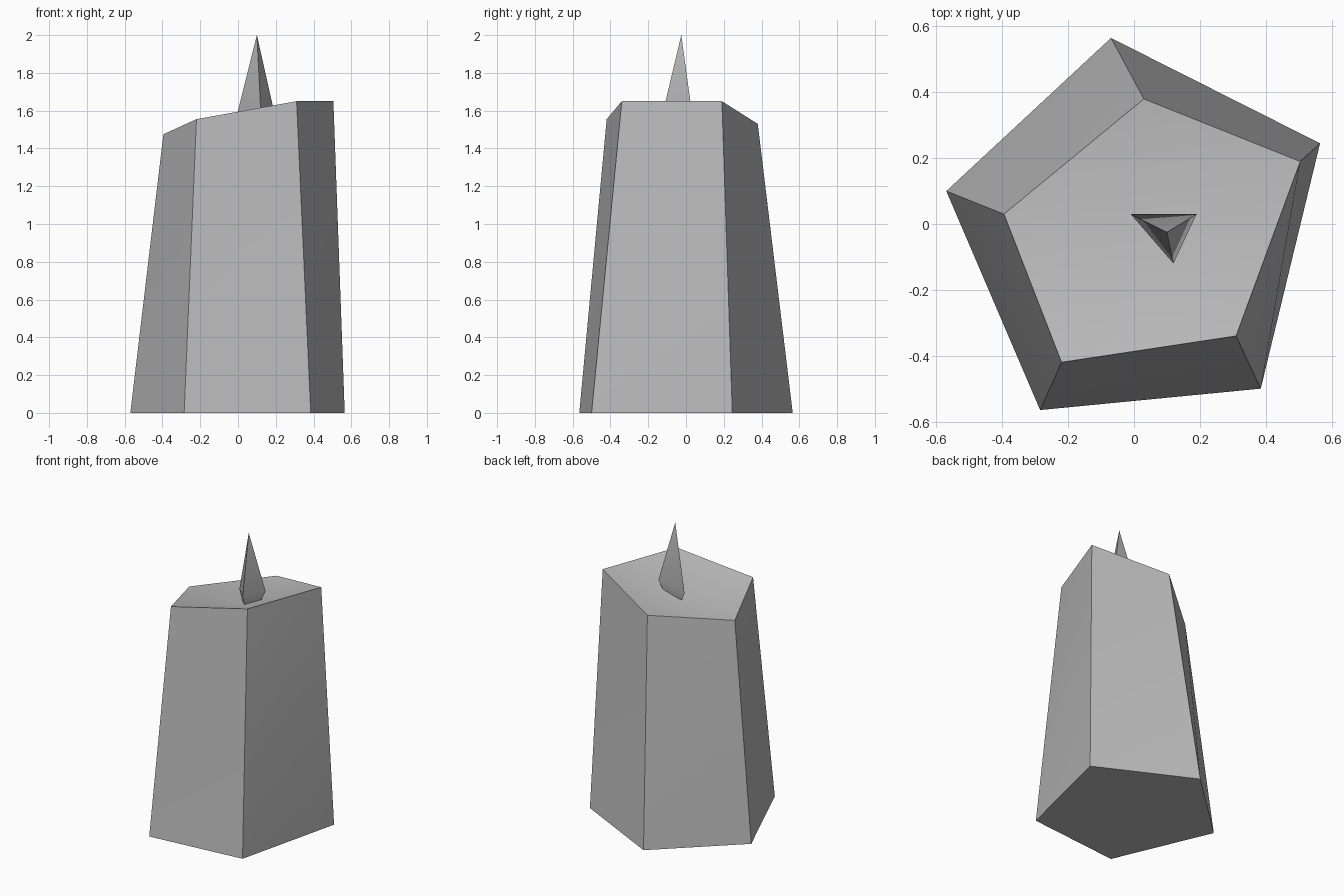
import bpy, bmesh, math
from mathutils import Vector

cube = bpy.data.objects.get("Cube")
if cube:
    bpy.data.objects.remove(cube, do_unlink=True)

grey = bpy.data.materials.new("plain_grey")
grey.use_nodes = True
grey.diffuse_color = (0.5, 0.5, 0.5, 1)
grey.node_tree.nodes["Principled BSDF"].inputs["Base Color"].default_value = (0.5, 0.5, 0.5, 1)


def add_object(name, bm):
    """Turn a bmesh into a grey object with sharp corners kept."""
    bmesh.ops.recalc_face_normals(bm, faces=bm.faces)
    mesh = bpy.data.meshes.new(name)
    bm.to_mesh(mesh)
    bm.free()
    mesh.materials.append(grey)
    obj = bpy.data.objects.new(name, mesh)
    bpy.context.collection.objects.link(obj)
    bpy.ops.object.select_all(action='DESELECT')
    obj.select_set(True)
    bpy.context.view_layer.objects.active = obj
    bpy.ops.object.shade_smooth_by_angle(angle=math.radians(30))
    return obj


def ring(bm, points):
    return [bm.verts.new(p) for p in points]


def bridge(bm, low, high):
    """Side walls between two rings, each split along its diagonal."""
    n = len(low)
    for i in range(n):
        j = (i + 1) % n
        bm.faces.new((low[i], low[j], high[j]))
        bm.faces.new((low[i], high[j], high[i]))


def fan(bm, loop, tip):
    for i, v in enumerate(loop):
        bm.faces.new((v, loop[(i + 1) % len(loop)], tip))


# Candle body: tapered, leaning five-sided column with a sloping dished top
base_points = [(-0.57, 0.10, 0), (-0.285, -0.565, 0), (0.385, -0.5, 0),
               (0.565, 0.245, 0), (-0.07, 0.565, 0)]
rim_points = [(-0.395, 0.03, 1.475), (-0.22, -0.42, 1.555), (0.31, -0.34, 1.65),
              (0.505, 0.19, 1.65), (0.03, 0.38, 1.53)]
bm = bmesh.new()
base, rim = ring(bm, base_points), ring(bm, rim_points)
bm.faces.new(base[::-1])
bridge(bm, base, rim)
dish_centre = sum((Vector(p) for p in rim_points), Vector()) / len(rim_points)
dish_centre.z -= 0.075
fan(bm, rim, bm.verts.new(dish_centre))
add_object("candle_body", bm)

# Wick: three-sided spike that narrows again where it meets the dish
wide = [Vector(p) for p in ((-0.01, 0.03, 1.56), (0.12, -0.12, 1.6), (0.19, 0.03, 1.6))]
middle = sum(wide, Vector()) / 3
foot = [middle.lerp(p, 0.58) - Vector((0, 0, 0.1)) for p in wide]
bm = bmesh.new()
foot_ring, wide_ring = ring(bm, foot), ring(bm, wide)
bm.faces.new(foot_ring[::-1])
bridge(bm, foot_ring, wide_ring)
fan(bm, wide_ring, bm.verts.new((0.1, -0.025, 2)))
add_object("wick", bm)
